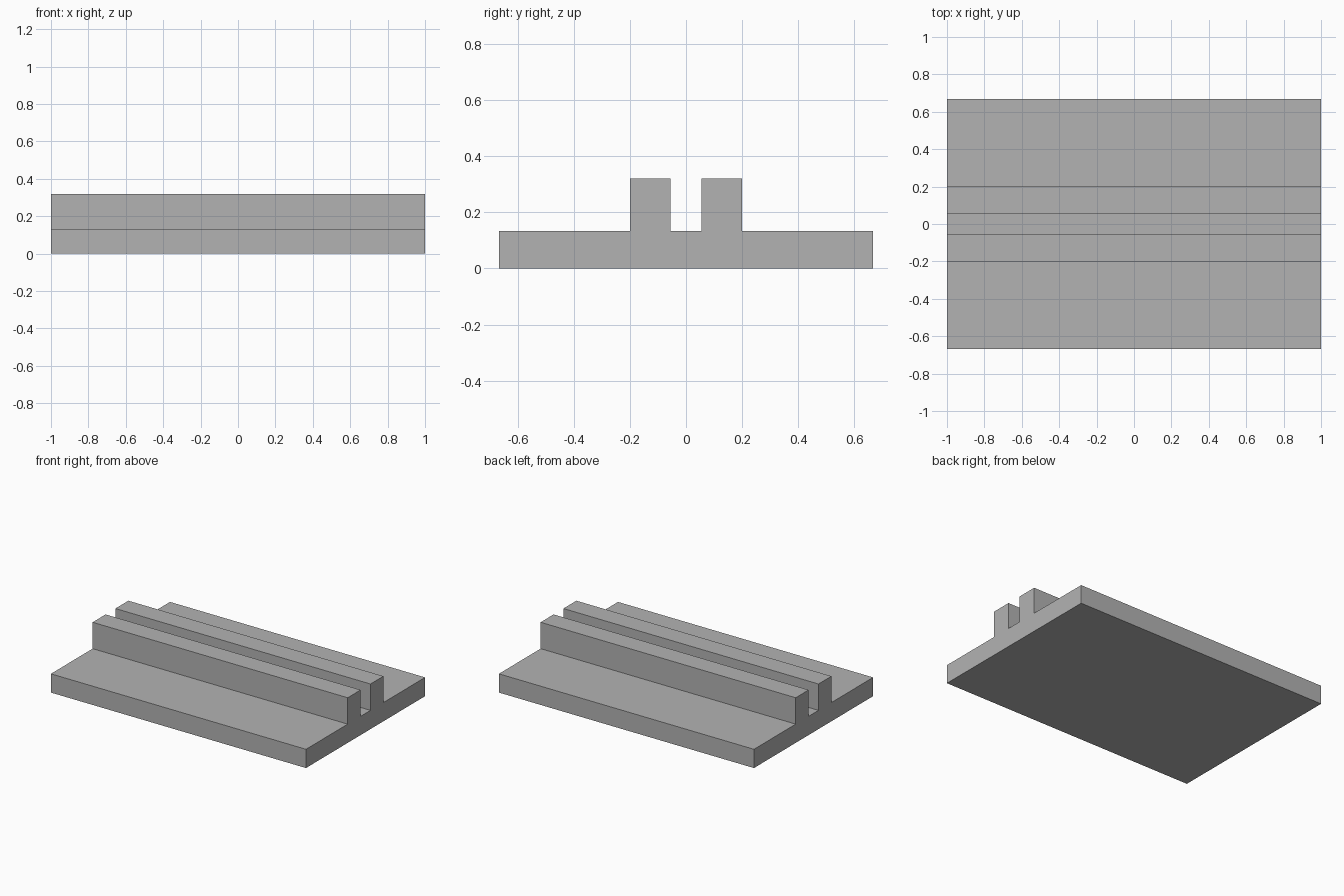
import bpy
import bmesh

cube = bpy.data.objects.get("Cube")
if cube:
    bpy.data.objects.remove(cube, do_unlink=True)

# Plain grey material
grey = bpy.data.materials.new("plain grey")
grey.use_nodes = True
colour = (0.45, 0.45, 0.45, 1)
grey.diffuse_color = colour
grey.node_tree.nodes["Principled BSDF"].inputs["Base Color"].default_value = colour

# Half of the cross-section (y, z), mirrored into a plate with two upright ribs
half = [(0.667, 0), (0.667, 0.133), (0.2, 0.133), (0.2, 0.32), (0.055, 0.32), (0.055, 0.133)]
profile = half + [(-y, z) for y, z in reversed(half)]

# Extrude the cross-section along the full length
bm = bmesh.new()
end = bm.faces.new([bm.verts.new((-1, y, z)) for y, z in profile])
extruded = bmesh.ops.extrude_face_region(bm, geom=[end], use_keep_orig=True)
moved = [v for v in extruded["geom"] if isinstance(v, bmesh.types.BMVert)]
bmesh.ops.translate(bm, verts=moved, vec=(2, 0, 0))
bmesh.ops.recalc_face_normals(bm, faces=bm.faces)

mesh = bpy.data.meshes.new("ribbed_base_plate")
bm.to_mesh(mesh)
bm.free()
mesh.materials.append(grey)
plate = bpy.data.objects.new("ribbed_base_plate", mesh)
bpy.context.collection.objects.link(plate)
